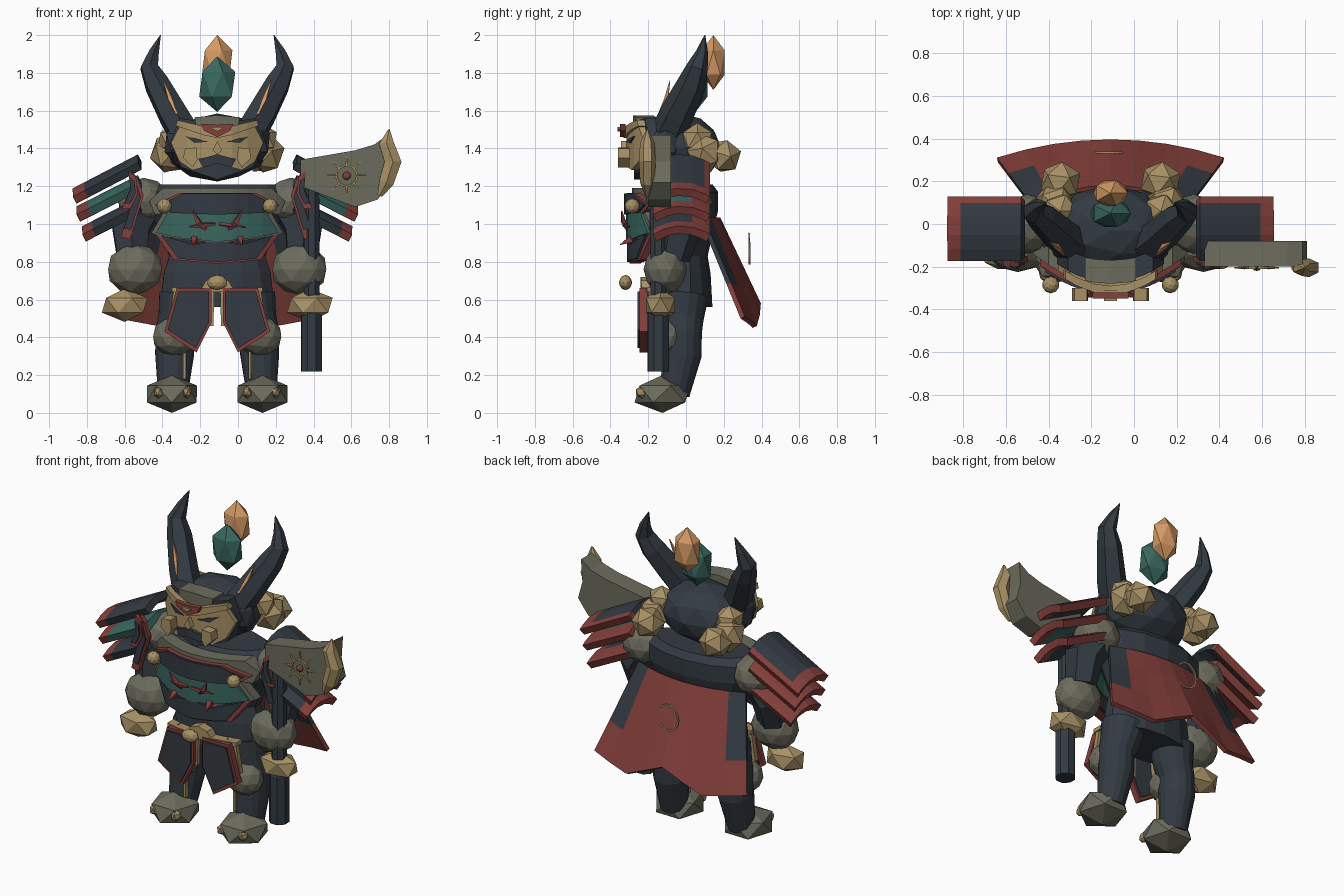
import bpy, bmesh, math
from mathutils import Vector, Euler

if "Cube" in bpy.data.objects:
    bpy.data.objects.remove(bpy.data.objects["Cube"])

CX = -0.11  # body axis; the weapon on one side shifts the body


def material(name, *rgb):
    m = bpy.data.materials.new(name)
    m.use_nodes = True
    m.diffuse_color = (*rgb, 1)
    m.node_tree.nodes["Principled BSDF"].inputs["Base Color"].default_value = (*rgb, 1)
    return m


DARK = material("dark_navy", .033, .043, .055)
GREY = material("stone_grey", .15, .148, .11)
GOLD = material("dull_gold", .39, .28, .13)
TEAL = material("teal", .042, .135, .115)
RED = material("brick_red", .23, .05, .043)
ORANGE = material("orange", .66, .32, .13)


def finish(name, bm, *mats):
    bmesh.ops.recalc_face_normals(bm, faces=bm.faces)
    me = bpy.data.meshes.new(name)
    bm.to_mesh(me)
    bm.free()
    ob = bpy.data.objects.new(name, me)
    ob.location.x = CX
    for m in mats:
        me.materials.append(m)
    bpy.context.collection.objects.link(ob)
    return ob


def ico(name, c, size, mat, sub=2, rot=(0, 0, 0)):
    bm = bmesh.new()
    bmesh.ops.create_icosphere(bm, subdivisions=sub, radius=1)
    bm.transform(Euler(rot).to_matrix().to_4x4())
    for v in bm.verts:
        v.co = Vector(c) + Vector(a * b for a, b in zip(v.co, size))
    return finish(name, bm, mat)


def tube(name, path, radii, mat, sides=6, flat=1.0):
    """Loft rings along a path, each ring kept square to it."""
    bm, rings, pts = bmesh.new(), [], [Vector(p) for p in path]
    u = Vector((1, .02, .01))
    for i, p in enumerate(pts):
        t = (pts[min(i + 1, len(pts) - 1)] - pts[max(i - 1, 0)]).normalized()
        u = (u - t * u.dot(t)).normalized()
        w = t.cross(u)
        a = [2 * math.pi * (k + .5) / sides for k in range(sides)]
        rings.append([bm.verts.new(p + radii[i] * (u * math.cos(q) + flat * w * math.sin(q))) for q in a])
    for r, s in zip(rings, rings[1:]):
        for k in range(sides):
            bm.faces.new((r[k], r[k - 1], s[k - 1], s[k]))
    bm.faces.new(rings[0])
    bm.faces.new(rings[-1])
    return finish(name, bm, mat)


def plate(name, pts, y, thick, mat, bend=0.0):
    """Outline in x and z, wrapped backwards by bend, given thickness."""
    bm = bmesh.new()
    bm.faces.new([bm.verts.new((x, 0, z)) for x, z in pts])
    if bend:
        for k in range(-4, 5):
            bmesh.ops.bisect_plane(bm, geom=bm.verts[:] + bm.edges[:] + bm.faces[:],
                                   plane_co=(k * .08, 0, 0), plane_no=(1, 0, 0))
    for v in bm.verts:
        v.co.y = y + bend * v.co.x ** 2
    ext = bmesh.ops.extrude_face_region(bm, geom=bm.faces[:])["geom"]
    for v in ext:
        if isinstance(v, bmesh.types.BMVert):
            v.co.y += thick
    return finish(name, bm, mat)


def sym(half):
    return half + [(-x, z) for x, z in reversed(half) if x > 0]


def framed(name, pts, y, thick, rim, fill, scale=.82, bend=0.0):
    """Rim plate with a smaller panel showing on both faces."""
    cx, cz = (sum(p[i] for p in pts) / len(pts) for i in (0, 1))
    plate(name + "_rim", pts, y, thick, rim, bend)
    inner = [(cx + (x - cx) * scale, cz + (z - cz) * scale) for x, z in pts]
    plate(name + "_panel", inner, y - .012, thick + .02, fill, bend)


def sheet(name, xs, ys, point, paint, mats, thick):
    """Grid surface from point(u, v), painted per cell, made solid."""
    bm = bmesh.new()
    g = [[bm.verts.new(point(u, v)) for v in ys] for u in xs]
    for i in range(len(xs) - 1):
        for j in range(len(ys) - 1):
            f = bm.faces.new((g[i][j], g[i + 1][j], g[i + 1][j + 1], g[i][j + 1]))
            f.material_index = paint((xs[i] + xs[i + 1]) / 2, (ys[j] + ys[j + 1]) / 2)
    mod = finish(name, bm, *mats).modifiers.new("thickness", "SOLIDIFY")
    mod.thickness, mod.offset = thick, 0


# Torso: elliptical rings from hips to collar
path = [(.56, .31), (.74, .29), (.83, .26), (.95, .31), (1.07, .37), (1.17, .37), (1.21, .31)]
tube("torso", [(0, -.015, z) for z, r in path], [r for z, r in path], DARK, 14, .5)

# Breastplate in stacked curved bands
B = 1.1
plate("gorget", sym([(0, 1.19), (.29, 1.19), (.36, 1.12), (.33, 1.05), (0, 1.1)]), -.285, .09, GREY, B)
framed("upper_breast", sym([(0, 1.165), (.2, 1.165), (.33, 1.1), (.27, 1.055), (0, 1.045)]), -.315, .05, RED, DARK, .92, B)
framed("breast_band", sym([(0, 1.07), (.28, 1.07), (.35, .95), (.2, .92), (0, .9)]), -.305, .06, GREY, TEAL, .93, B)
framed("belly_guard", sym([(0, .92), (.14, .89), (.33, .95), (.23, .81), (0, .79)]), -.3, .06, RED, DARK, .9, B)

# Head, face mask and crest gems
ico("head", (0, -.03, 1.405), (.275, .215, .18), DARK)
plate("helm_front", sym([(0, 1.53), (.2, 1.56), (.25, 1.43), (.19, 1.3), (0, 1.235)]), -.275, .1, DARK, 1.4)
plate("helm_crest", sym([(0, 1.575), (.12, 1.565), (.11, 1.5), (0, 1.5)]), -.28, .11, GREY, 1)
plate("mask", sym([(0, 1.49), (.19, 1.535), (.245, 1.43), (.2, 1.33), (.13, 1.285), (0, 1.32)]), -.315, .05, GOLD, 1.6)
plate("mask_brow", sym([(0, 1.5), (.21, 1.55), (.22, 1.52), (.07, 1.47), (0, 1.455)]), -.33, .04, GOLD, 1.6)
framed("forehead_mark", sym([(0, 1.525), (.085, 1.53), (.07, 1.495), (0, 1.46)]), -.35, .03, RED, GOLD, .35)
plate("moustache", sym([(0, 1.37), (.05, 1.355), (.1, 1.345), (.075, 1.3), (0, 1.32)]), -.335, .03, DARK, 1.6)
plate("nose", sym([(0, 1.44), (.025, 1.39), (0, 1.37)]), -.345, .03, GOLD)
ico("teal_gem", (0, .05, 1.74), (.107, .075, .147), TEAL, 1)
ico("orange_gem", (0, .145, 1.855), (.09, .07, .145), ORANGE, 1)

# Belt: knot over a narrow trim
ico("belt_knot", (0, -.32, .69), (.055, .035, .04), GOLD)
plate("belt_trim", sym([(0, .72), (.06, .7), (.08, .665), (.24, .665), (.24, .64), (0, .64)]), -.24, .06, GOLD, .6)

# Cape with dark upper side strips and a notched hem


def cape(u, v):
    hem = .575 - .12 * min(abs(u) * 2, 1) + .05 * max(abs(u) * 2 - 1, 0)
    return (u * (.37 + .16 * v), .17 + .215 * v - .085 * u * u, 1.03 + v * (hem - 1.03))


sheet("cape", [k / 4 for k in range(-4, 5)], [0, .3, .66, 1], cape,
      lambda u, v: int(abs(u) > .75 and v < .66), (RED, DARK), .025)
arc = [math.radians(40 + 20 * k) for k in range(15)]
tube("cape_ring", [(.07 * math.cos(a), .335, .87 + .08 * math.sin(a)) for a in arc], [.007] * 15, GOLD, 4)

# Everything that comes in pairs
for s, side in ((1, "left"), (-1, "right")):
    def at(*pts):
        return [(s * p[0], *p[1:]) for p in pts]

    # Head pairs
    tube(side + "_horn", at((.17, -.1, 1.47), (.235, -.05, 1.58), (.32, .03, 1.74), (.36, .06, 1.83),
                            (.335, .085, 1.91), (.3, .1, 2.0)), [.085, .082, .07, .052, .03, .002], DARK, 6, 1.1)
    tube(side + "_horn_inlay", at((.215, -.145, 1.58), (.25, -.105, 1.66), (.285, -.085, 1.76)), [.006, .015, .002], ORANGE, 4)
    ico(side + "_helm_cheek", (s * .225, -.1, 1.43), (.06, .08, .11), DARK, 1)
    ico(side + "_hair_root", (s * .235, .06, 1.445), (.09, .09, .09), GOLD, 1)
    ico(side + "_hair_bun", (s * .26, .1, 1.375), (.1, .1, .11), GOLD, 1, (.3, .2, 0))
    ico(side + "_hair_tip", (s * .235, .2, 1.36), (.1, .095, .095), GOLD, 1, (0, .5, .4))
    plate(side + "_eye", at((.05, 1.435), (.1, 1.45), (.17, 1.465), (.12, 1.43)), -.322, .02, DARK, 1.6)
    plate(side + "_cheek_guard", at((.11, 1.405), (.17, 1.4), (.18, 1.35), (.13, 1.3), (.105, 1.34)), -.36, .06, GOLD)

    # Breastplate face details
    ico(side + "_breast_stud", (s * .28, -.285, 1.095), (.04, .04, .04), GOLD)
    tube(side + "_breast_fang", at((.06, -.31, .97), (.1, -.33, 1.01), (.13, -.34, 1.07)), [.01, .018, .003], RED, 4)
    tube(side + "_breast_brow", at((.01, -.325, 1.0), (.07, -.325, .995), (.15, -.3, .985)), [.008, .014, .003], RED, 4)
    tube(side + "_belly_spike", at((.12, -.29, .92), (.13, -.35, .89)), [.025, .002], RED, 4)

    # Arms
    ico(side + "_shoulder", (s * .39, 0, 1.12), (.14, .14, .125), GREY)
    tube(side + "_upper_arm", at((.38, 0, 1.1), (.46, -.03, .98), (.45, -.07, .82)), [.1, .115, .09], DARK, 6)
    ico(side + "_forearm", (s * .435, -.11, .76), (.15, .115, .135), GREY)
    ico(side + "_hand", (s * .49, -.135, .57), (.135, .09, .088), GOLD, 1)
    framed(side + "_arm_guard", at((.42, 1.24), (.45, 1.28), (.44, 1.17), (.51, .93), (.46, .92), (.39, 1.15)),
           -.18, .03, RED, DARK, .75)
    framed(side + "_shoulder_guard", at((.43, 1.25), (.47, 1.28), (.46, 1.19), (.505, 1.08), (.46, 1.08), (.42, 1.16)),
           -.2, .03, RED, DARK, .7)

    # Three overlapping arched shoulder plates, the lower two red behind
    for n, (zi, xo, zo, m) in enumerate(((1.35, .755, 1.17, DARK), (1.24, .735, 1.075, TEAL), (1.12, .705, .97, DARK))):
        sheet(f"{side}_shoulder_plate_{n + 1}", [0, .4, .82, 1], [-.165, -.11, -.05, .03, .09, .118],
              lambda t, y: (s * (.41 + t * (xo - .41)), y, zi + t * (zo - zi) - 2.2 * (y + .025) ** 2),
              lambda t, y: int(t > .82 or y > (.0 if n else .1)), (m, RED), .045)

    # Hip panels
    plate(side + "_hip_trim", at((.17, .67), (.23, .65), (.26, .47), (.19, .46)), -.195, .03, GOLD)
    plate(side + "_hanging_strip", at((.015, .68), (.065, .68), (.065, .46), (.02, .46)), -.22, .025, GOLD)
    framed(side + "_hip_panel", at((.03, .66), (.215, .66), (.28, .43), (.11, .32), (.03, .48)), -.245, .04, RED, DARK, .88)

    # Legs and feet
    tube(side + "_leg", at((.18, -.01, .62), (.2, -.02, .5), (.225, -.02, .42), (.225, -.02, .31), (.235, -.06, .1)),
         [.13, .115, .105, .105, .08], DARK, 16)
    ico(side + "_knee", (s * .225, -.1, .405), (.12, .1, .105), GREY)
    plate(side + "_shin_strip", at((.165, .33), (.18, .33), (.18, .18), (.165, .18)), -.13, .04, GOLD)
    ico(side + "_foot", (s * .24, -.125, .1), (.155, .165, .1), GREY, 1, (0, 0, .3))
    for x in (.16, .31):
        ico(side + "_toe_cap", (s * x, -.23, .11), (.028, .04, .035), GOLD, 1)

# Axe: shaft, thick head, bevelled blade and sun emblem
X = .39 - CX
tube("axe_shaft", [(X, -.147, z) for z in (.22, .52, .54, 1.3)], [.06, .06, .045, .045], DARK, 8)


def axe(*pts):
    return [(x - CX, z) for x, z in pts]


plate("axe_head", axe((.33, 1.34), (.62, 1.39), (.72, 1.42), (.79, 1.47), (.78, 1.33), (.81, 1.22),
                      (.74, 1.13), (.62, 1.09), (.33, 1.2)), -.2, .12, GREY)
tube("axe_blade", [(x, -.205, z) for x, z in axe((.8, 1.5), (.785, 1.43), (.82, 1.33), (.785, 1.22), (.75, 1.15))],
     [.005, .045, .052, .045, .015], GOLD, 6, .85)
ex, ez = .575 - CX, 1.255
ring = [2 * math.pi * k / 16 for k in range(17)]
tube("sun_ring", [(ex + .055 * math.cos(a), -.205, ez + .055 * math.sin(a)) for a in ring], [.007] * 17, GOLD, 4)
ico("sun_centre", (ex, -.205, ez), (.022, .015, .022), RED)
for a in ring[:-1:2]:
    c, d = math.cos(a), math.sin(a)
    tube("sun_ray", [(ex + r * c, -.205, ez + r * d) for r in (.055, .105)], [.008, .003], GOLD, 4)
